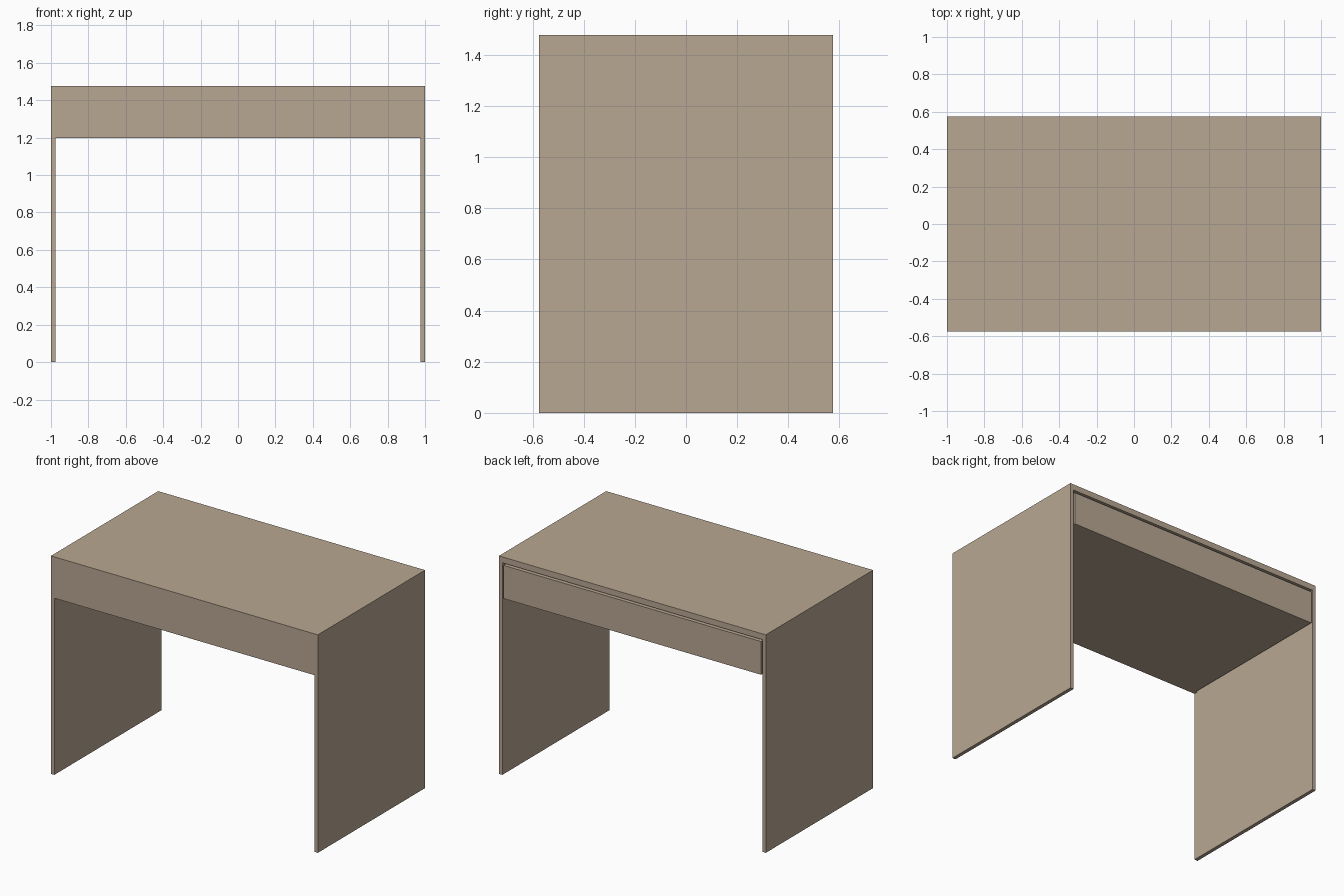
import bpy

if "Cube" in bpy.data.objects:
    bpy.data.objects.remove(bpy.data.objects["Cube"])

wood = bpy.data.materials.new("light_brown_wood")
wood.diffuse_color = (0.479, 0.386, 0.287, 1.0)
wood.use_nodes = True
wood.node_tree.nodes["Principled BSDF"].inputs["Base Color"].default_value = wood.diffuse_color


def box(name, lo, hi):
    """Axis-aligned box between two corners."""
    bpy.ops.mesh.primitive_cube_add(size=1)
    ob = bpy.context.object
    ob.name = name
    for v in ob.data.vertices:
        v.co = [lo[i] if v.co[i] < 0 else hi[i] for i in range(3)]
    ob.data.materials.append(wood)
    return ob


W, D, H = 1.0, 0.574, 1.477   # half width, half depth, height
T = 0.025                     # side panel thickness
APRON = 1.197                 # underside of the drawer section
TOP = 1.437                   # underside of the desk top
GAP = 0.01                    # shadow gap around the drawer

# Desk top
box("desk_top", (-W, -D, TOP), (W, D, H))

# Full-width front panel
box("front_panel", (-W, -D, APRON), (W, -D + T, TOP))

# Side panels: notched under the front panel
for side, name in ((-1, "left"), (1, "right")):
    x0, x1 = sorted((side * W, side * (W - T)))
    box(name + "_side_panel", (x0, -D + T, 0), (x1, D, TOP))
    box(name + "_side_front_edge", (x0, -D, 0), (x1, -D + T, APRON))

# Drawer box, opening at the back, with a narrow gap around it
box("drawer", (-W + T + GAP, -D + T, APRON), (W - T - GAP, D, TOP - 0.015))
